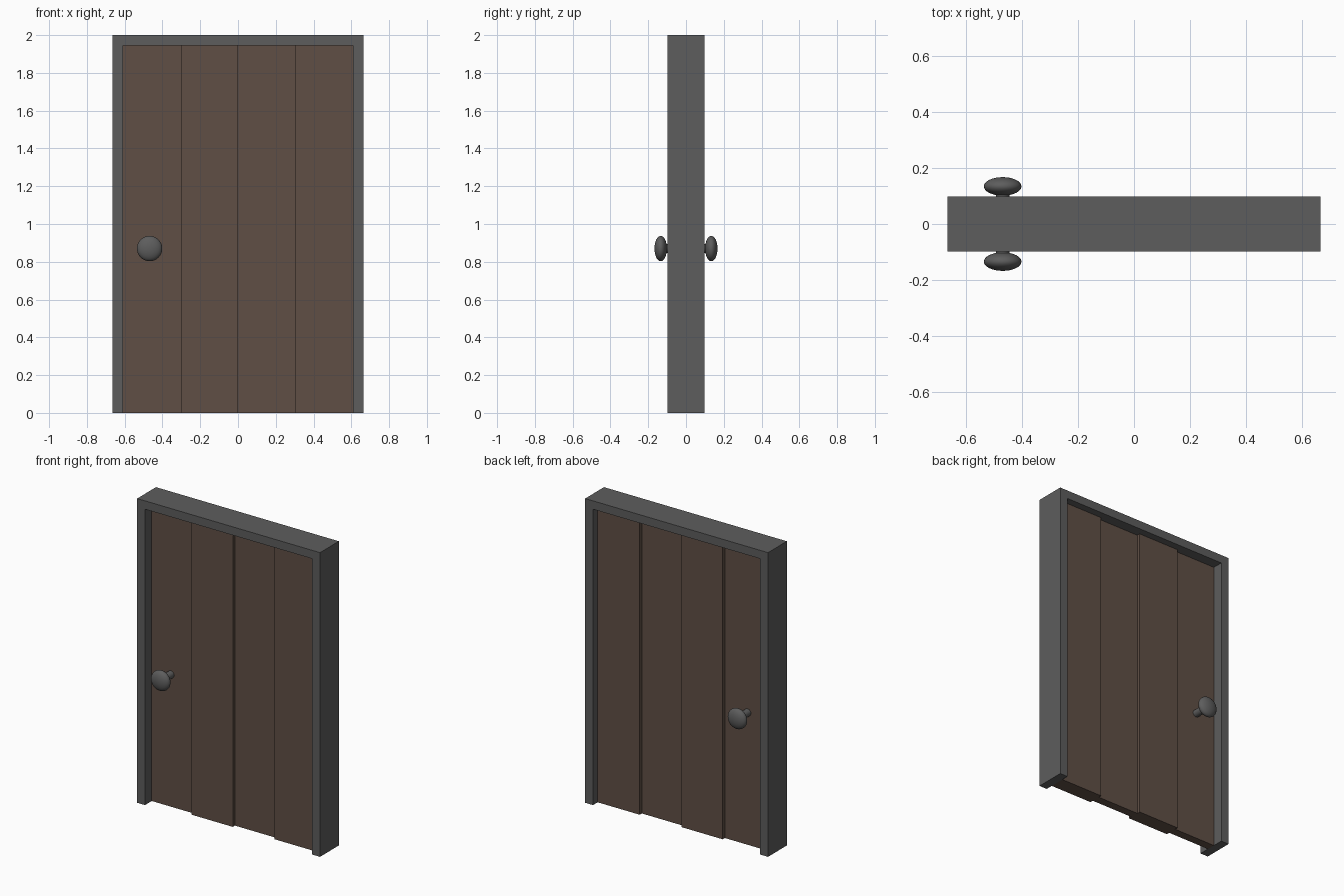
import bpy, bmesh
from math import radians
from mathutils import Matrix

if "Cube" in bpy.data.objects:
    bpy.data.objects.remove(bpy.data.objects["Cube"])


def material(name, rgb):
    m = bpy.data.materials.new(name)
    m.diffuse_color = (*rgb, 1)
    m.use_nodes = True
    m.node_tree.nodes["Principled BSDF"].inputs["Base Color"].default_value = m.diffuse_color
    return m


WOOD = material("wood", (0.115, 0.078, 0.060))
METAL = material("dark_grey", (0.11, 0.11, 0.11))


def make_object(name, bm, mat):
    bmesh.ops.recalc_face_normals(bm, faces=bm.faces)
    mesh = bpy.data.meshes.new(name)
    bm.to_mesh(mesh)
    bm.free()
    mesh.materials.append(mat)
    obj = bpy.data.objects.new(name, mesh)
    bpy.context.collection.objects.link(obj)
    return obj


def extruded(name, outline, half_depth, mat):
    """Extrude an x-z outline symmetrically along y."""
    bm = bmesh.new()
    face = bm.faces.new([bm.verts.new((x, -half_depth, z)) for x, z in outline])
    out = bmesh.ops.extrude_face_region(bm, geom=[face])["geom"]
    verts = [v for v in out if isinstance(v, bmesh.types.BMVert)]
    bmesh.ops.translate(bm, verts=verts, vec=(0, 2 * half_depth, 0))
    return make_object(name, bm, mat)


# Frame: two jambs and a lintel, open at the bottom
W, IN, H, TOP = 0.665, 0.608, 2.0, 1.945
extruded("door_frame", [(-W, 0), (-W, H), (W, H), (W, 0),
                        (IN, 0), (IN, TOP), (-IN, TOP), (-IN, 0)], 0.098, METAL)

# Planks: alternately thin and thick
seams = [-IN, -0.302, -0.003, 0.302, IN]
for i, (a, b) in enumerate(zip(seams, seams[1:])):
    extruded(f"plank_{i + 1}", [(a, 0), (a, TOP), (b, TOP), (b, 0)],
             0.05 if i % 2 else 0.028, WOOD)

# Knobs: flattened ball on a short stem, one on each side
KX, KZ = -0.468, 0.87
for side, label in ((-1, "front"), (1, "back")):
    bm = bmesh.new()
    bmesh.ops.create_uvsphere(
        bm, u_segments=32, v_segments=16, radius=1,
        matrix=Matrix.Translation((KX, side * 0.134, KZ))
        @ Matrix.Diagonal((0.067, 0.033, 0.067, 1)) @ Matrix.Rotation(radians(90), 4, "X"))
    knob = make_object(f"{label}_knob", bm, METAL)

    bm = bmesh.new()
    bmesh.ops.create_cone(
        bm, cap_ends=True, segments=24, radius1=0.024, radius2=0.024, depth=0.11,
        matrix=Matrix.Translation((KX, side * 0.07, KZ)) @ Matrix.Rotation(radians(90), 4, "X"))
    stem = make_object(f"{label}_knob_stem", bm, METAL)

    for obj in (knob, stem):
        bpy.ops.object.select_all(action="DESELECT")
        obj.select_set(True)
        bpy.context.view_layer.objects.active = obj
        bpy.ops.object.shade_smooth_by_angle(angle=radians(40))
